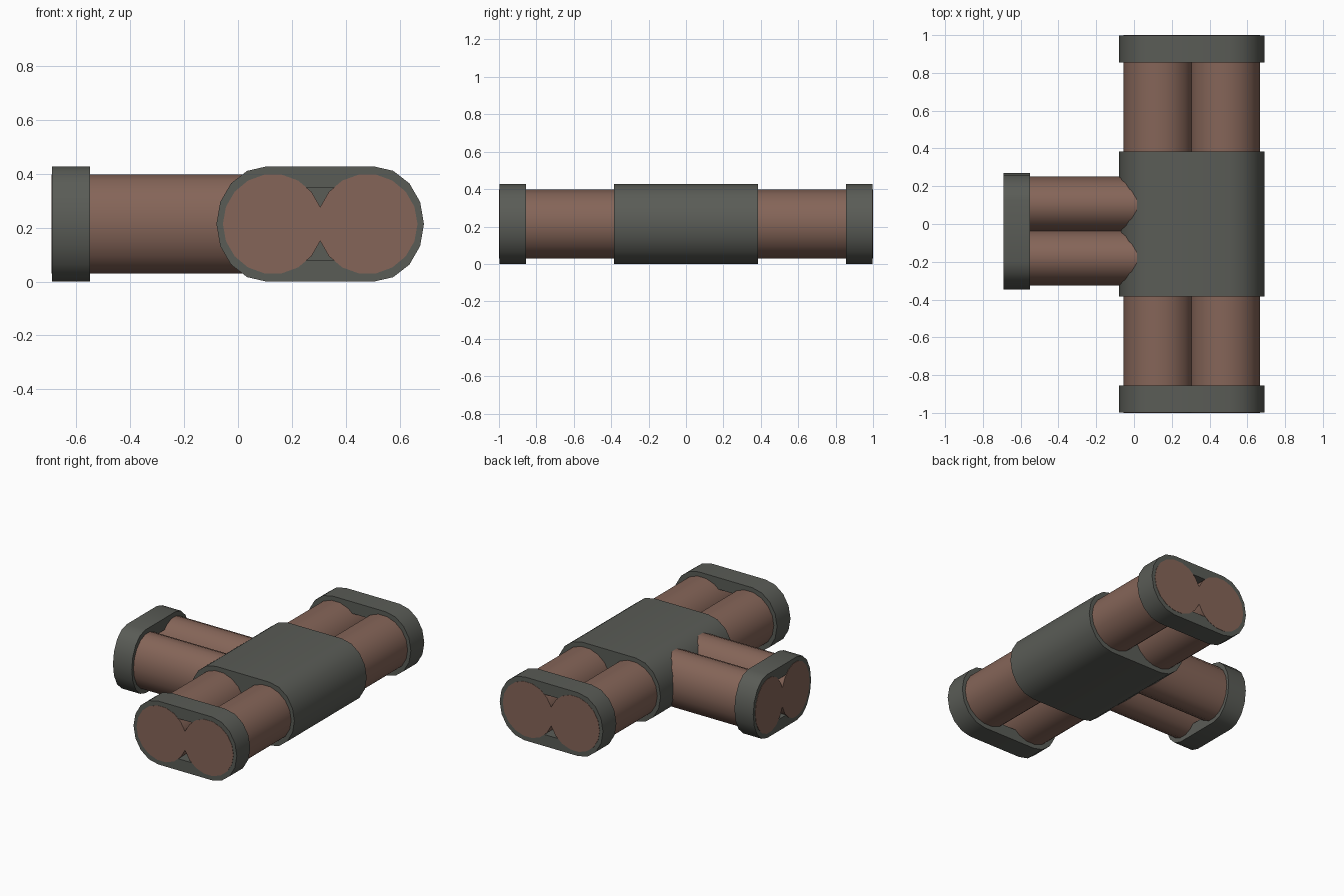
import bpy
import bmesh
from math import cos, sin, pi, radians

cube = bpy.data.objects.get("Cube")
if cube:
    bpy.data.objects.remove(cube)

MID_Z = 0.2135      # height of every pipe axis
MAIN_X = 0.305      # centre of the long run
BRANCH_Y = -0.038   # centre of the side branch
SQUASH = 0.8        # the branch is narrower than the run


def material(name, colour):
    mat = bpy.data.materials.new(name)
    mat.use_nodes = True
    mat.diffuse_color = colour
    bsdf = next(n for n in mat.node_tree.nodes if n.type == 'BSDF_PRINCIPLED')
    bsdf.inputs["Base Color"].default_value = colour
    bsdf.inputs["Roughness"].default_value = 0.8
    return mat


brown = material("clay brown", (0.235, 0.13, 0.098, 1))
grey = material("dark grey", (0.102, 0.107, 0.094, 1))


def circle(centre, radius=0.186, sides=18):
    return [(centre + radius * cos(2 * pi * i / sides), radius * sin(2 * pi * i / sides))
            for i in range(sides)]


def stadium(inset=0.0, steps=8):
    """Flat-topped outline with a rounded half at each end."""
    half, rx, rz = 0.2, 0.185 - inset, MID_Z - inset
    points = []
    for side, start in ((1, -pi / 2), (-1, pi / 2)):
        for i in range(steps + 1):
            a = start + pi * i / steps
            points.append((side * half + rx * cos(a), rz * sin(a)))
    return points


def along_run(u, w, z):
    return (MAIN_X + u, w, MID_Z + z)


def along_branch(u, w, z):
    return (w, BRANCH_Y + SQUASH * u, MID_Z + z)


def extrude(name, place, outline, start, end, mat, hole=None):
    """Extrude an outline, solid or with a hole through it."""
    bm = bmesh.new()

    def walls(points):
        rings = [[bm.verts.new(place(u, w, z)) for u, z in points] for w in (start, end)]
        bridge(*rings)
        return rings

    def bridge(a, b):
        for i in range(len(a)):
            j = (i + 1) % len(a)
            bm.faces.new((a[i], a[j], b[j], b[i]))

    outer = walls(outline)
    if hole:
        for a, b in zip(outer, walls(hole)):
            bridge(a, b)
    else:
        for ring in outer:
            bm.faces.new(ring)
    bmesh.ops.recalc_face_normals(bm, faces=bm.faces)
    mesh = bpy.data.meshes.new(name)
    bm.to_mesh(mesh)
    bm.free()
    mesh.materials.append(mat)
    obj = bpy.data.objects.new(name, mesh)
    bpy.context.collection.objects.link(obj)
    bpy.ops.object.select_all(action='DESELECT')
    obj.select_set(True)
    bpy.context.view_layer.objects.active = obj
    bpy.ops.object.shade_smooth_by_angle(angle=radians(30))
    return obj


# Paired pipes, sitting just proud of the collars
for side, u in (("right", -0.175), ("left", 0.175)):
    extrude("run_pipe_" + side, along_run, circle(u), -1.0, 1.0, brown)
for side, u in (("front", -0.175), ("back", 0.175)):
    extrude("branch_pipe_" + side, along_branch, circle(u), -0.692, 0.12, brown)

# Central sleeve
extrude("sleeve", along_run, stadium(), -0.385, 0.385, grey)

# Open collars around the three pipe ends
hole = stadium(0.078)
extrude("front_collar", along_run, stadium(), -0.998, -0.855, grey, hole)
extrude("back_collar", along_run, stadium(), 0.855, 0.998, grey, hole)
extrude("branch_collar", along_branch, stadium(), -0.69, -0.55, grey, hole)
